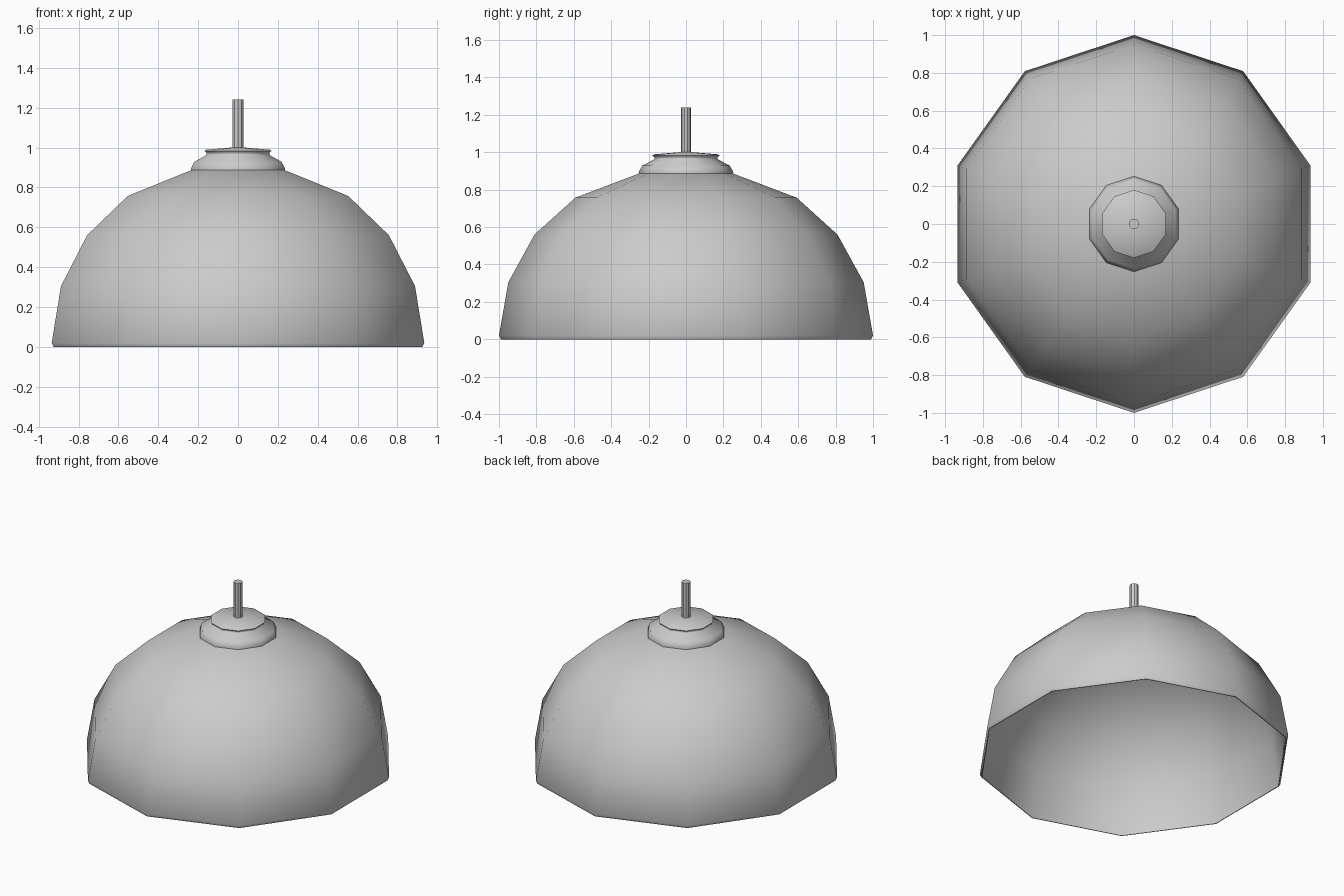
import bpy, bmesh, math

if "Cube" in bpy.data.objects:
    bpy.data.objects.remove(bpy.data.objects["Cube"])

SIDES = 10
X_SCALE = 0.983  # the shade is very slightly narrower across x


def lathe(name, profile, sides=SIDES, closed=False, angle=180, x_scale=X_SCALE):
    """Spin a (radius, z) profile round z; a radius of 0 becomes a pole."""
    bm = bmesh.new()
    rings = []
    for r, z in profile:
        if r == 0:
            rings.append([bm.verts.new((0, 0, z))] * sides)
        else:
            turns = [math.pi / 2 + math.tau * i / sides for i in range(sides)]
            rings.append([bm.verts.new((r * math.cos(a) * x_scale, r * math.sin(a), z))
                          for a in turns])
    pairs = list(zip(rings, rings[1:]))
    if closed:
        pairs.append((rings[-1], rings[0]))
    for low, high in pairs:
        for i in range(sides):
            j = (i + 1) % sides
            corners = list(dict.fromkeys((low[i], low[j], high[j], high[i])))
            if len(corners) > 2:
                bm.faces.new(corners)
    bmesh.ops.recalc_face_normals(bm, faces=bm.faces)
    mesh = bpy.data.meshes.new(name)
    bm.to_mesh(mesh)
    bm.free()
    obj = bpy.data.objects.new(name, mesh)
    bpy.context.collection.objects.link(obj)
    bpy.ops.object.select_all(action='DESELECT')
    obj.select_set(True)
    bpy.context.view_layer.objects.active = obj
    bpy.ops.object.shade_smooth_by_angle(angle=math.radians(angle))
    return obj


# Thin domed shade: outer skin up, then inner skin back down to the rim
outer = [(0.99, 0.0), (1.0, 0.02), (0.95, 0.305), (0.81, 0.56), (0.592, 0.757),
         (0.25, 0.887), (0, 0.895)]
inner = [(0, 0.877), (0.245, 0.87), (0.582, 0.742), (0.797, 0.548),
         (0.935, 0.3), (0.983, 0.02), (0.985, 0.0)]
lathe("lamp_shade", outer + inner, closed=True, angle=60)

# Stepped collar on top of the shade
lathe("collar", [(0, 0.88), (0.25, 0.88), (0.253, 0.893), (0.235, 0.928),
                 (0.17, 0.962), (0.168, 0.972), (0.18, 0.983), (0.172, 0.989),
                 (0, 1.003)], angle=60)

# Hanging cord
lathe("cord", [(0, 0.95), (0.028, 0.95), (0.028, 1.24), (0, 1.24)],
      angle=30, x_scale=1)
